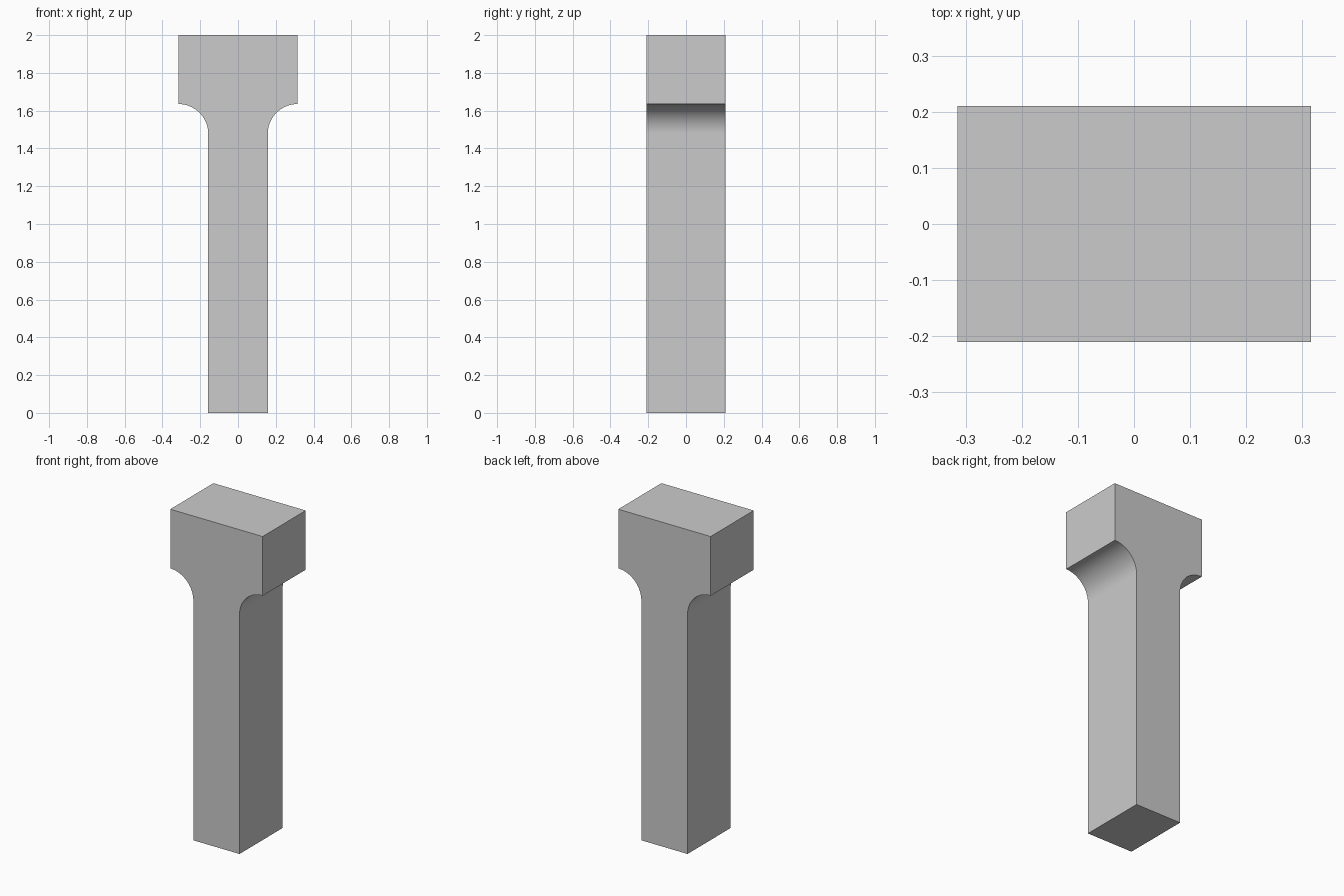
import bpy, bmesh, math

if "Cube" in bpy.data.objects:
    bpy.data.objects.remove(bpy.data.objects["Cube"])

HEAD_X, STEM_X, HALF_Y = 0.315, 0.1575, 0.21
TOP, HEAD_BOTTOM = 2.0, 1.635
RADIUS = HEAD_X - STEM_X
SEGMENTS = 24

# Right half of the T profile: straight stem, concave fillet, square head
right = [(STEM_X, 0.0)]
for i in range(SEGMENTS + 1):
    a = math.pi - (math.pi / 2) * i / SEGMENTS
    right.append((HEAD_X + RADIUS * math.cos(a),
                  HEAD_BOTTOM - RADIUS + RADIUS * math.sin(a)))
right.append((HEAD_X, TOP))

# Mirror the profile and extrude it from front to back
profile = right + [(-x, z) for x, z in reversed(right)]
bm = bmesh.new()
face = bm.faces.new([bm.verts.new((x, -HALF_Y, z)) for x, z in profile])
result = bmesh.ops.extrude_face_region(bm, geom=[face])
for v in result["geom"]:
    if isinstance(v, bmesh.types.BMVert):
        v.co.y = HALF_Y
bmesh.ops.recalc_face_normals(bm, faces=bm.faces[:])

mesh = bpy.data.meshes.new("t_shaped_post")
bm.to_mesh(mesh)
bm.free()
post = bpy.data.objects.new("t_shaped_post", mesh)
bpy.context.collection.objects.link(post)

# Smooth fillets with crisp outer edges
bpy.context.view_layer.objects.active = post
post.select_set(True)
bpy.ops.object.shade_smooth_by_angle(angle=math.radians(30))
